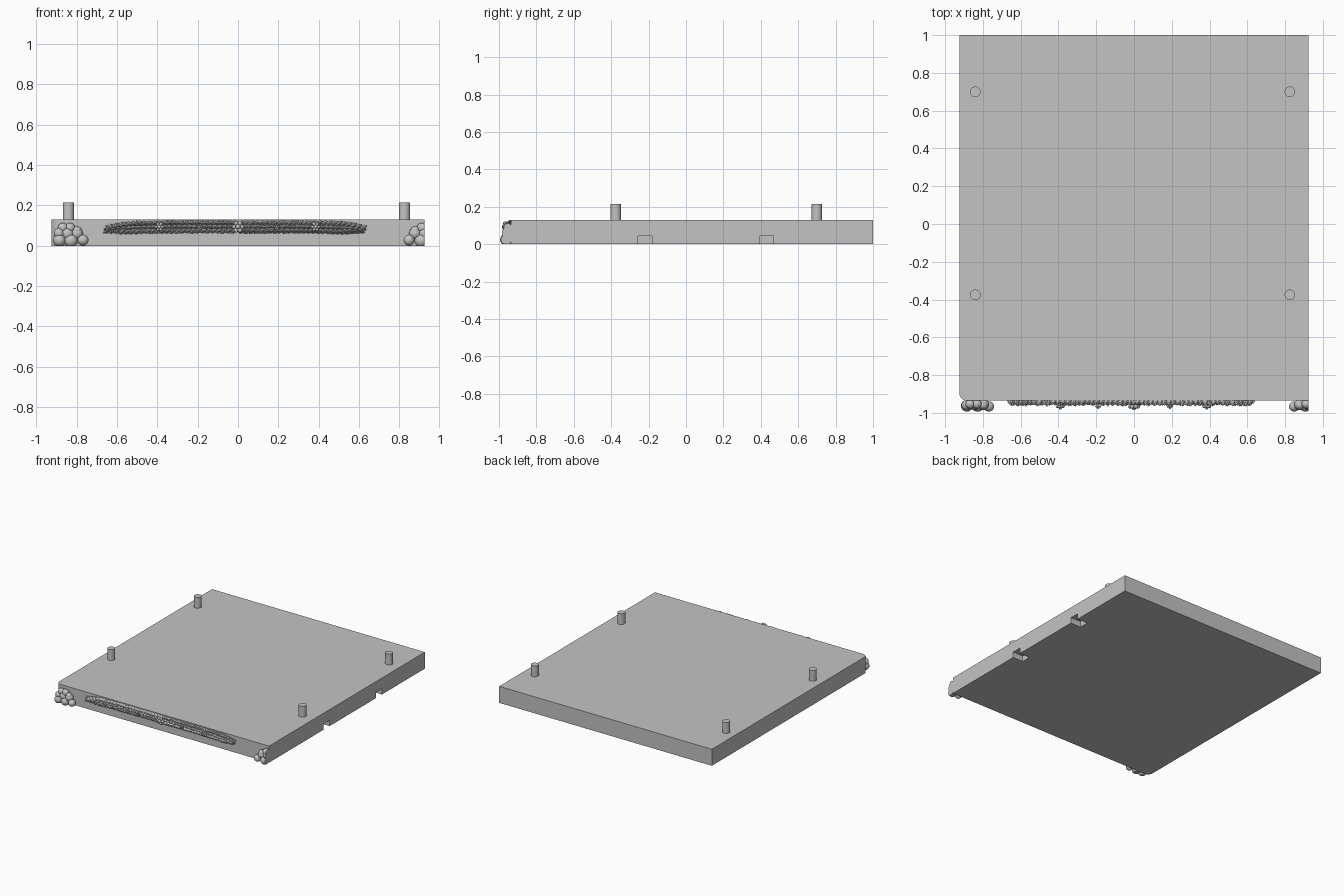
import bpy, bmesh, math, random
from mathutils import Matrix, Vector

random.seed(4)
if "Cube" in bpy.data.objects:
    bpy.data.objects.remove(bpy.data.objects["Cube"])

grey = bpy.data.materials.new("plain grey")
grey.use_nodes = True
grey.diffuse_color = (0.55, 0.55, 0.55, 1)
grey.node_tree.nodes["Principled BSDF"].inputs["Base Color"].default_value = grey.diffuse_color

HALF_X, FRONT, BACK, THICK = 0.925, -0.935, 1.0, 0.13


def finish(bm, name, smooth=False):
    bmesh.ops.recalc_face_normals(bm, faces=bm.faces)
    mesh = bpy.data.meshes.new(name)
    bm.to_mesh(mesh)
    bm.free()
    mesh.materials.append(grey)
    obj = bpy.data.objects.new(name, mesh)
    bpy.context.collection.objects.link(obj)
    if smooth:
        bpy.ops.object.select_all(action='DESELECT')
        obj.select_set(True)
        bpy.context.view_layer.objects.active = obj
        bpy.ops.object.shade_smooth_by_angle(angle=math.radians(40))
    return obj


def add_box(bm, centre, size):
    matrix = Matrix.Translation(centre) @ Matrix.Diagonal((*size, 1))
    bmesh.ops.create_cube(bm, size=1, matrix=matrix)


def add_ball(bm, x, y, z, r, segments=20):
    bmesh.ops.create_uvsphere(bm, u_segments=segments, v_segments=segments // 2, radius=r,
                              matrix=Matrix.Translation((x, y, z)))


# Slab with one rounded front corner
bm = bmesh.new()
r = 0.04
outline = [(HALF_X, FRONT), (HALF_X, BACK), (-HALF_X, BACK)]
for i in range(9):
    a = math.pi + i * math.pi / 16
    outline.append((-HALF_X + r + r * math.cos(a), FRONT + r + r * math.sin(a)))
base = bm.faces.new([bm.verts.new((x, y, 0)) for x, y in outline])
top = bmesh.ops.extrude_face_region(bm, geom=[base])
bmesh.ops.translate(bm, vec=(0, 0, THICK),
                    verts=[v for v in top["geom"] if isinstance(v, bmesh.types.BMVert)])
slab = finish(bm, "slab")

# Two notches cut into the lower side edge
bm = bmesh.new()
for y in (-0.22, 0.43):
    add_box(bm, (HALF_X, y, 0), (0.18, 0.075, 0.09))
cutter = finish(bm, "notch_cutter")
cutter.hide_render = True
cut = slab.modifiers.new("notches", 'BOOLEAN')
cut.operation = 'DIFFERENCE'
cut.solver = 'EXACT'
cut.object = cutter
bpy.context.view_layer.objects.active = slab
bpy.ops.object.modifier_apply(modifier=cut.name)
bpy.data.objects.remove(cutter)

# Four pegs on top
for side, x in (("right", -0.84), ("left", 0.825)):
    for end, y in (("front", -0.375), ("back", 0.70)):
        bm = bmesh.new()
        bmesh.ops.create_cone(bm, cap_ends=True, segments=32, radius1=0.028, radius2=0.028,
                              depth=0.105, matrix=Matrix.Translation((x, y, 0.1625)))
        finish(bm, f"peg_{end}_{side}", True)

# Heaps of balls at the front corners, trimmed flush with the slab
HEAP = [(-0.885, 0.027, 0.031), (-0.828, 0.025, 0.033), (-0.768, 0.028, 0.027),
        (-0.887, 0.062, 0.026), (-0.845, 0.060, 0.031), (-0.797, 0.060, 0.029),
        (-0.868, 0.090, 0.024), (-0.832, 0.089, 0.025), (-0.797, 0.075, 0.022)]


def trim(bm, point, normal):
    cut = bmesh.ops.bisect_plane(bm, geom=bm.verts[:] + bm.edges[:] + bm.faces[:],
                                 plane_co=point, plane_no=normal, clear_outer=True)
    rim = [e for e in cut["geom_cut"] if isinstance(e, bmesh.types.BMEdge)]
    if rim:
        bmesh.ops.holes_fill(bm, edges=rim)


for name, mirror, shift in (("right", 1, 0), ("left", -1, 0.08)):
    bm = bmesh.new()
    for x, z, r in HEAP:
        add_ball(bm, mirror * x + shift, -1.0 + r + 0.25 * z, z, r)
    trim(bm, (0, 0, 0), (0, 0, -1))
    trim(bm, (HALF_X, 0, 0), (1, 0, 0))
    finish(bm, f"ball_heap_{name}", True)


# Garland of small jagged leaves along the front
def add_leaf(bm, x, z, angle, length, width, lift):
    turn = Matrix.Rotation(angle, 3, 'Y')
    place = lambda u, y, v: bm.verts.new(Vector((x, y, z)) + turn @ Vector((u, 0, v)))
    rim, n = [], 12
    for i in range(n):
        a = 2 * math.pi * i / n
        reach = 1.0 if i % 2 == 0 else 0.72
        rim.append(place(length * reach * math.cos(a), FRONT - 0.3 * lift,
                         width * reach * math.sin(a)))
    foot = [bm.verts.new((v.co.x, FRONT + 0.005, v.co.z)) for v in rim]
    peak = place(0, FRONT - lift, 0)
    for i in range(n):
        j = (i + 1) % n
        bm.faces.new((rim[i], rim[j], peak))
        bm.faces.new((foot[i], foot[j], rim[j], rim[i]))


bm = bmesh.new()
STEPS = 26
for side, reach in ((-1, 0.655), (1, 0.625)):
    for i in range(STEPS):
        t = (i + 0.5) / STEPS
        x = side * reach * t
        spread = 0.019 * min(1, 4.5 * (1 - t) + 0.25)
        middle = 0.094 - 0.014 * t ** 5
        for row in (-1, 0, 1):
            tilt = side * row * -0.5 + random.uniform(-0.15, 0.15)
            add_leaf(bm, x + 0.006 * row, middle + row * spread, tilt, 0.025, 0.012,
                     random.uniform(0.022, 0.032))
finish(bm, "leaf_garland")

# Berry clusters along the garland
bm = bmesh.new()
for x, size in ((0, 1.0), (-0.39, 0.75), (0.385, 0.75), (-0.19, 0.5), (0.19, 0.5)):
    add_ball(bm, x, FRONT - 0.038, 0.094, 0.012 * size, 12)
    for i in range(6):
        a = i * math.pi / 3
        add_ball(bm, x + 0.02 * size * math.cos(a), FRONT - 0.032,
                 0.094 + 0.02 * size * math.sin(a), 0.011 * size, 12)
finish(bm, "garland_berries", True)
